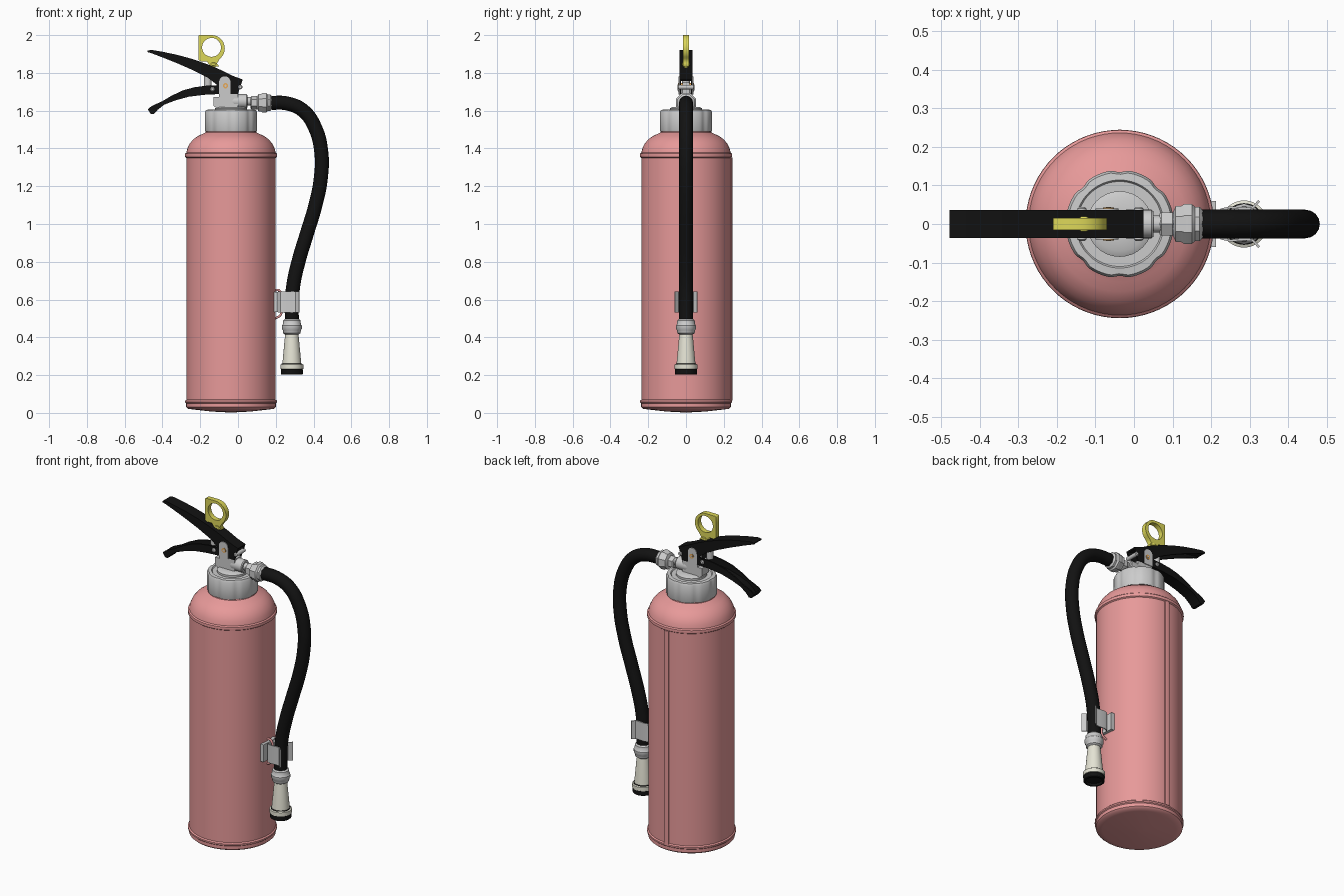
import bpy, bmesh
from math import sin, cos, pi, radians
from mathutils import Vector, Matrix

if "Cube" in bpy.data.objects:
    bpy.data.objects.remove(bpy.data.objects["Cube"])


def material(name, rgb):
    m = bpy.data.materials.new(name)
    m.diffuse_color = (*rgb, 1)
    m.use_nodes = True
    m.node_tree.nodes["Principled BSDF"].inputs["Base Color"].default_value = m.diffuse_color
    return m


PINK = material("pink_paint", (0.8, 0.32, 0.32))
BLACK = material("black_rubber", (0.006, 0.006, 0.006))
YELLOW = material("yellow_plastic", (0.72, 0.68, 0.1))
CREAM = material("cream_plastic", (0.78, 0.77, 0.66))
ORANGE = material("orange_mark", (0.8, 0.4, 0.1))


def finish(name, bm, mat=None, angle=35):
    bmesh.ops.remove_doubles(bm, verts=bm.verts, dist=1e-5)
    bmesh.ops.recalc_face_normals(bm, faces=bm.faces)
    me = bpy.data.meshes.new(name)
    bm.to_mesh(me)
    bm.free()
    me.shade_smooth()
    me.set_sharp_from_angle(angle=radians(angle))
    ob = bpy.data.objects.new(name, me)
    bpy.context.collection.objects.link(ob)
    if mat:
        me.materials.append(mat)
    return ob


def lathe(name, prof, loc, axis='Z', segs=48, mat=None, flutes=0, depth=0.0, start=0.0):
    """Spin (radius, height) points; flutes > 0 scallops the outer wall."""
    bm = bmesh.new()
    rmax = max(r for r, h in prof)
    rings = []
    for r, h in prof:
        ring = []
        for i in range(segs):
            a = start + 2 * pi * i / segs
            k = r
            if flutes and r > rmax * 0.93:
                k = r * (1 - depth * max(0, cos(flutes * a)) ** 2)
            ring.append(bm.verts.new((k * cos(a), k * sin(a), h)))
        rings.append(ring)
    for p, q in zip(rings, rings[1:]):
        for i in range(segs):
            j = (i + 1) % segs
            bm.faces.new((p[i], p[j], q[j], q[i]))
    bm.faces.new(rings[0])
    bm.faces.new(rings[-1])
    rot = {'Z': Matrix(), 'X': Matrix.Rotation(pi / 2, 4, 'Y'),
           'Y': Matrix.Rotation(-pi / 2, 4, 'X')}[axis]
    bmesh.ops.transform(bm, matrix=Matrix.Translation(loc) @ rot, verts=bm.verts)
    return finish(name, bm, mat)


def prism(bm, pts, lo, hi, axis='Y'):
    """Extrude an outline along Y (outline in xz) or Z (outline in xy)."""
    place = (lambda a, b, c: (a, c, b)) if axis == 'Y' else (lambda a, b, c: (a, b, c))
    p = [bm.verts.new(place(a, b, lo)) for a, b in pts]
    q = [bm.verts.new(place(a, b, hi)) for a, b in pts]
    bm.faces.new(p)
    bm.faces.new(q)
    n = len(pts)
    for i in range(n):
        bm.faces.new((p[i], p[(i + 1) % n], q[(i + 1) % n], q[i]))


def ribbon(pts, t):
    """Closed outline of a bent sheet of thickness t."""
    off = []
    for i, p in enumerate(pts):
        d = Vector(pts[min(i + 1, len(pts) - 1)]) - Vector(pts[max(i - 1, 0)])
        d.normalize()
        off.append((p[0] + d.y * t, p[1] - d.x * t))
    return list(pts) + off[::-1]


def channel(name, skin, edge, w, t, mat):
    """Folded sheet lever: a skin across the width and two side flanges."""
    bm = bmesh.new()
    prism(bm, ribbon(skin, t), -w, w)
    for s in (-1, 1):
        lo, hi = sorted((s * w * 1.02, s * (w - abs(t))))
        prism(bm, skin + edge[::-1], lo, hi)
    return finish(name, bm, mat)


C = (-0.037, 0, 0)

# tank with rounded shoulder, rolled beads and a dished base
lathe("tank", [(0.005, 0.002), (0.1, 0.007), (0.2, 0.018), (0.228, 0.022), (0.237, 0.03),
               (0.237, 0.05), (0.243, 0.055), (0.243, 0.064), (0.236, 0.07),
               (0.236, 1.35), (0.243, 1.355), (0.244, 1.365), (0.243, 1.372), (0.236, 1.378),
               (0.231, 1.40), (0.219, 1.425), (0.2, 1.448), (0.175, 1.466), (0.15, 1.477),
               (0.135, 1.485), (0.13, 1.50)], C, segs=72, mat=PINK)
bm = bmesh.new()
prism(bm, [(-0.052, 0.22), (-0.022, 0.22), (-0.022, 0.242), (-0.037, 0.245), (-0.052, 0.242)],
      0.065, 1.352, 'Z')
finish("tank_seam", bm, PINK)

# neck cap with scalloped grip
lathe("neck_cap", [(0.12, 1.488), (0.138, 1.49), (0.14, 1.495), (0.14, 1.592), (0.134, 1.604),
                   (0.114, 1.606), (0.11, 1.60), (0.01, 1.60)], C, segs=96,
      flutes=8, depth=0.04, start=radians(10))

# valve body: base, block, upright and outlet
lathe("valve_base", [(0.085, 1.595), (0.085, 1.612), (0.07, 1.62), (0.03, 1.62)], C, segs=32)
bm = bmesh.new()
prism(bm, [(-0.13, 1.625), (-0.1, 1.605), (0.0, 1.605), (0.0, 1.69), (-0.1, 1.69),
           (-0.1, 1.672), (-0.13, 1.672)], -0.034, 0.034)
prism(bm, [(-0.095, 1.68), (-0.045, 1.68), (-0.045, 1.75), (-0.095, 1.75)], -0.018, 0.018)
finish("valve_block", bm)
lathe("valve_outlet", [(0.034, -0.03), (0.037, -0.02), (0.037, 0.045), (0.033, 0.05),
                       (0.022, 0.05), (0.022, 0.1)], (0, 0, 1.65), 'X', 32)
lathe("outlet_hex", [(0.03, 0.066), (0.035, 0.071), (0.035, 0.1), (0.03, 0.104)],
      (0, 0, 1.642), 'X', 6)
NUT = [(0.03, 0), (0.05, 0.008), (0.05, 0.022), (0.056, 0.03), (0.056, 0.05),
       (0.048, 0.058), (0.048, 0.07), (0.036, 0.08)]
lathe("hose_nut", NUT, (0.1, 0, 1.642), 'X', 8, start=pi / 8)

# mounting cheeks, rivets and the small round marks
cheek = [(-0.1, 1.685), (-0.04, 1.685)] + [
    (-0.07 + 0.03 * cos(a * pi / 10), 1.752 + 0.03 * sin(a * pi / 10)) for a in range(11)]
for s, side in ((-1, "front"), (1, "back")):
    bm = bmesh.new()
    prism(bm, cheek, *sorted((s * 0.035, s * 0.04)))
    finish("valve_cheek_" + side, bm)
    lathe("cheek_mark_" + side, [(0.014, -0.0425), (0.014, 0.0425)] if s < 0 else
          [(0.006, -0.044), (0.006, 0.044)], (-0.066, 0, 1.732), 'Y', 20,
          ORANGE if s < 0 else None)
for i, (x, z) in enumerate(((-0.135, 1.713), (0.012, 1.725))):
    lathe(f"rivet_{i + 1}", [(0.007, -0.044), (0.012, -0.04), (0.012, 0.04), (0.007, 0.044)],
          (x, 0, z), 'Y', 16)

# squeeze lever (upper) and carrying handle (lower)
channel("squeeze_lever",
        [(-0.478, 1.918), (-0.46, 1.922), (-0.4, 1.912), (-0.32, 1.895), (-0.24, 1.873),
         (-0.16, 1.845), (-0.09, 1.815), (-0.03, 1.785), (0.025, 1.765)],
        [(-0.478, 1.91), (-0.455, 1.903), (-0.4, 1.882), (-0.32, 1.85), (-0.24, 1.815),
         (-0.16, 1.775), (-0.115, 1.74), (-0.1, 1.69), (0.0, 1.688)], 0.035, 0.008, BLACK)
channel("carrying_handle",
        [(-0.478, 1.607), (-0.462, 1.583), (-0.445, 1.582), (-0.425, 1.605), (-0.39, 1.632),
         (-0.33, 1.655), (-0.26, 1.674), (-0.18, 1.684), (-0.1, 1.688)],
        [(-0.47, 1.615), (-0.455, 1.625), (-0.43, 1.637), (-0.4, 1.65), (-0.35, 1.68),
         (-0.29, 1.708), (-0.23, 1.724), (-0.17, 1.732), (-0.1, 1.735)], 0.035, -0.008, BLACK)

# safety pin sleeve, stem and pull ring
lathe("pin_sleeve", [(0.02, 1.73), (0.02, 1.835), (0.015, 1.84)], (-0.16, 0, 0), segs=20)
lathe("pin_stem", [(0.012, 1.80), (0.012, 1.835), (0.02, 1.84), (0.02, 1.852), (0.012, 1.857),
                   (0.012, 1.88)], (-0.13, 0, 0), segs=20, mat=YELLOW)


def filled_curve(name, outlines, half, mat):
    cu = bpy.data.curves.new(name, 'CURVE')
    cu.dimensions = '2D'
    cu.fill_mode = 'BOTH'
    cu.extrude = half
    for pts in outlines:
        sp = cu.splines.new('POLY')
        sp.points.add(len(pts) - 1)
        for p, (x, z) in zip(sp.points, pts):
            p.co = (x, z, 0, 1)
        sp.use_cyclic_u = True
    cu.materials.append(mat)
    ob = bpy.data.objects.new(name, cu)
    bpy.context.collection.objects.link(ob)
    return ob


arc = [(-0.14 + 0.07 * cos(radians(a)), 1.93 + 0.07 * sin(radians(a)))
       for a in range(-50, 91, 10)]
hole = [(-0.14 + 0.05 * cos(a * pi / 16), 1.935 + 0.05 * sin(a * pi / 16)) for a in range(32)]
ring = filled_curve("pull_ring", [arc + [(-0.205, 2.0), (-0.21, 1.995), (-0.21, 1.87),
                    (-0.195, 1.86), (-0.165, 1.86), (-0.145, 1.835), (-0.1, 1.835),
                    (-0.112, 1.85)], hole], 0.015, YELLOW)
ring.rotation_euler = (pi / 2, 0, 0)


def tube(name, pts, radius, mat):
    cu = bpy.data.curves.new(name, 'CURVE')
    cu.dimensions = '3D'
    cu.bevel_depth = radius
    cu.bevel_resolution = 6
    cu.use_fill_caps = True
    cu.resolution_u = 10
    sp = cu.splines.new('BEZIER')
    sp.bezier_points.add(len(pts) - 1)
    for b, p in zip(sp.bezier_points, pts):
        b.co = p
        b.handle_left_type = b.handle_right_type = 'AUTO'
    cu.materials.append(mat)
    ob = bpy.data.objects.new(name, cu)
    bpy.context.collection.objects.link(ob)


# hose
tube("hose", [(x, 0, z) for x, z in (
    (0.175, 1.642), (0.26, 1.638), (0.345, 1.6), (0.408, 1.51), (0.441, 1.38), (0.438, 1.24),
    (0.41, 1.1), (0.365, 0.95), (0.32, 0.8), (0.292, 0.67), (0.285, 0.57), (0.285, 0.48))],
     0.037, BLACK)

# nozzle: collar, horn and black mouth ring
N = (0.285, 0, 0)
lathe("nozzle_collar", [(0.037, 0.497), (0.046, 0.49), (0.048, 0.468), (0.053, 0.462),
                        (0.053, 0.445), (0.048, 0.438), (0.046, 0.422), (0.036, 0.415)], N, segs=12)
lathe("nozzle_horn", [(0.034, 0.42), (0.037, 0.40), (0.05, 0.26), (0.061, 0.255),
                      (0.061, 0.232), (0.05, 0.23)], N, segs=36, mat=CREAM)
lathe("nozzle_band", [(0.051, 0.262), (0.054, 0.26), (0.054, 0.254)], N, segs=36, mat=BLACK)
lathe("nozzle_mouth", [(0.055, 0.234), (0.058, 0.23), (0.058, 0.205), (0.055, 0.202),
                       (0.046, 0.202), (0.044, 0.215), (0.005, 0.215)], N, segs=36, mat=BLACK)

# open spring clip around the hose and its welded bracket
half = [(0.213, 0.0), (0.213, 0.025), (0.225, 0.04), (0.25, 0.046), (0.285, 0.043),
        (0.305, 0.044), (0.322, 0.062)]
bm = bmesh.new()
prism(bm, ribbon([(x, -y) for x, y in half[:0:-1]] + half, 0.006), 0.532, 0.642, 'Z')
finish("hose_clip", bm)
bm = bmesh.new()
prism(bm, [(0.19, -0.06), (0.213, -0.06), (0.213, 0.06), (0.19, 0.06)], 0.535, 0.64, 'Z')
finish("clip_plate", bm)
tube("clip_bracket", [(0.19, 0, 0.65), (0.222, 0, 0.645), (0.226, 0, 0.58), (0.226, 0, 0.52),
                      (0.19, 0, 0.497)], 0.006, PINK)
